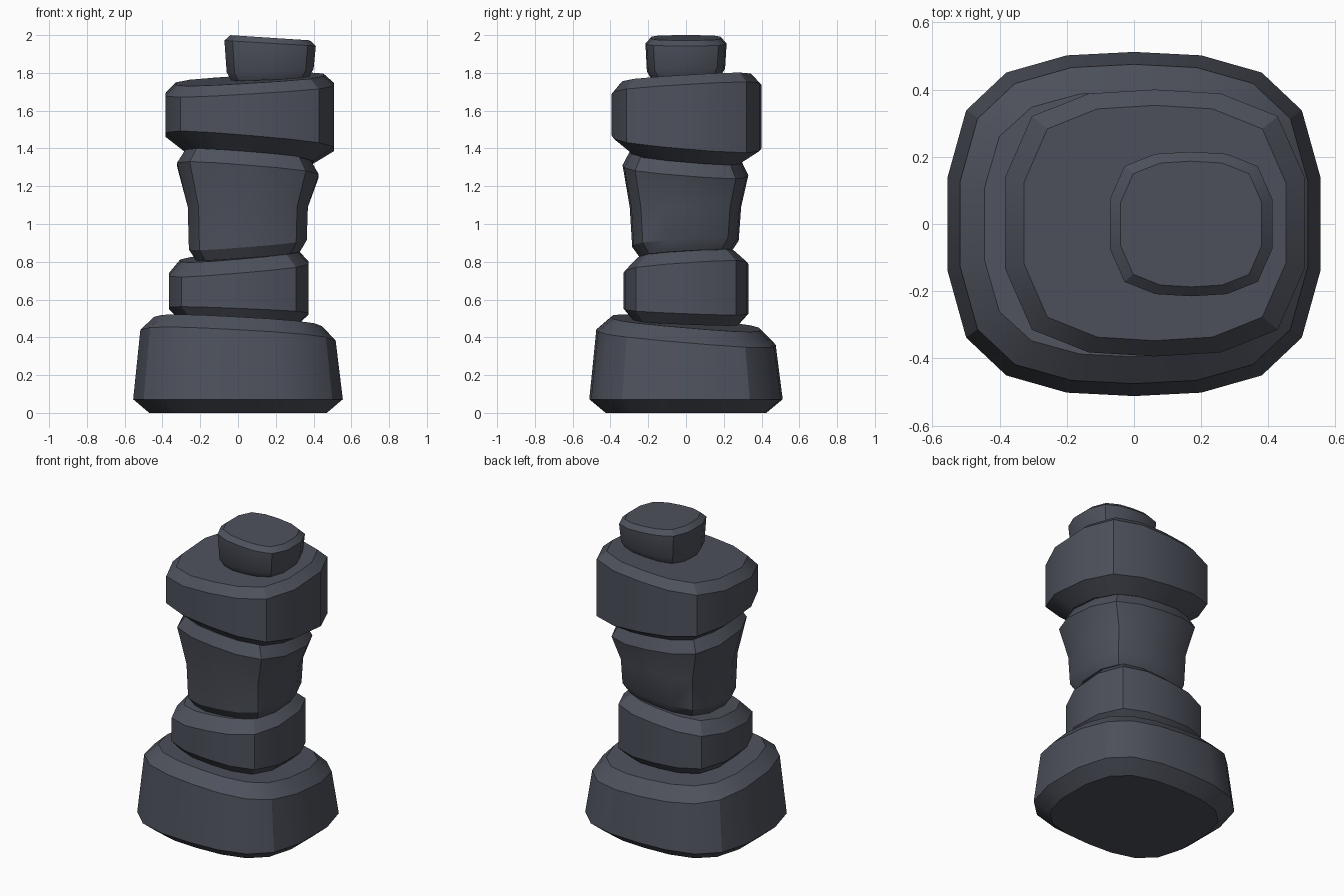
import bpy, bmesh, math

if "Cube" in bpy.data.objects:
    bpy.data.objects.remove(bpy.data.objects["Cube"])

mat = bpy.data.materials.new("dark slate")
mat.diffuse_color = (0.075, 0.083, 0.106, 1)
mat.use_nodes = True
mat.node_tree.nodes["Principled BSDF"].inputs["Base Color"].default_value = mat.diffuse_color

# quarter outlines of the rounded-square cross-sections, from +y towards +x
Q18 = [(0, 1), (.36, .98), (.685, .88), (.9, .66), (1, .27)]
Q14 = [(0, 1), (.44, .97), (.82, .8), (1, .34)]


def outline(quarter):
    right = quarter + [(x, -y) for x, y in reversed(quarter)]
    left = [(-x, y) for x, y in reversed(right[1:-1])]
    return (right + left)[::-1]  # counter-clockwise from above


def stone(name, quarter, cx, cy, rings):
    """rings: (radius x, radius y, centre height, slope along x, slope along y)"""
    pts = outline(quarter)
    n = len(pts)
    bm = bmesh.new()
    loops = []
    for rx, ry, z, sx, sy in rings:
        loops.append([bm.verts.new((cx + u * rx, cy + v * ry,
                                    z + u * rx * sx + v * ry * sy)) for u, v in pts])
    for a, b in zip(loops, loops[1:]):
        for i in range(n):
            j = (i + 1) % n
            bm.faces.new((a[i], a[j], b[j], b[i]))
    bm.faces.new(loops[0][::-1])
    bm.faces.new(loops[-1])
    bmesh.ops.recalc_face_normals(bm, faces=bm.faces)
    me = bpy.data.meshes.new(name)
    bm.to_mesh(me)
    bm.free()
    me.materials.append(mat)
    ob = bpy.data.objects.new(name, me)
    bpy.context.collection.objects.link(ob)
    bpy.ops.object.select_all(action='DESELECT')
    ob.select_set(True)
    bpy.context.view_layer.objects.active = ob
    bpy.ops.object.shade_smooth_by_angle(angle=math.radians(30))


# wide base stone
stone("base_stone", Q18, 0, 0, [
    (.47, .425, 0, 0, 0),
    (.555, .512, .072, 0, 0),
    (.517, .475, .40, -.055, -.085),
    (.445, .395, .475, -.055, -.085)])

# low stone above the base
stone("lower_stone", Q14, .004, 0, [
    (.31, .28, .48, -.04, -.04),
    (.37, .332, .54, -.04, -.04),
    (.37, .332, .763, .085, .07),
    (.31, .26, .832, .085, .07)])

# waisted tall stone
stone("waist_stone", Q14, .052, -.003, [
    (.275, .24, .835, .08, .06),
    (.312, .282, .895, .08, .06),
    (.318, .295, 1.09, 0, 0),
    (.375, .333, 1.285, -.08, -.08),
    (.33, .295, 1.36, -.08, -.08)])

# wide upper stone
stone("upper_stone", Q14, .062, .003, [
    (.335, .29, 1.355, -.085, -.085),
    (.446, .397, 1.435, -.085, -.085),
    (.446, .397, 1.712, .06, .06),
    (.39, .35, 1.766, .06, .06)])

# small top stone
stone("top_stone", Q14, .17, 0, [
    (.205, .18, 1.77, .04, .04),
    (.23, .207, 1.815, .04, .04),
    (.242, .215, 1.957, -.06, 0),
    (.21, .187, 1.986, -.065, 0)])
